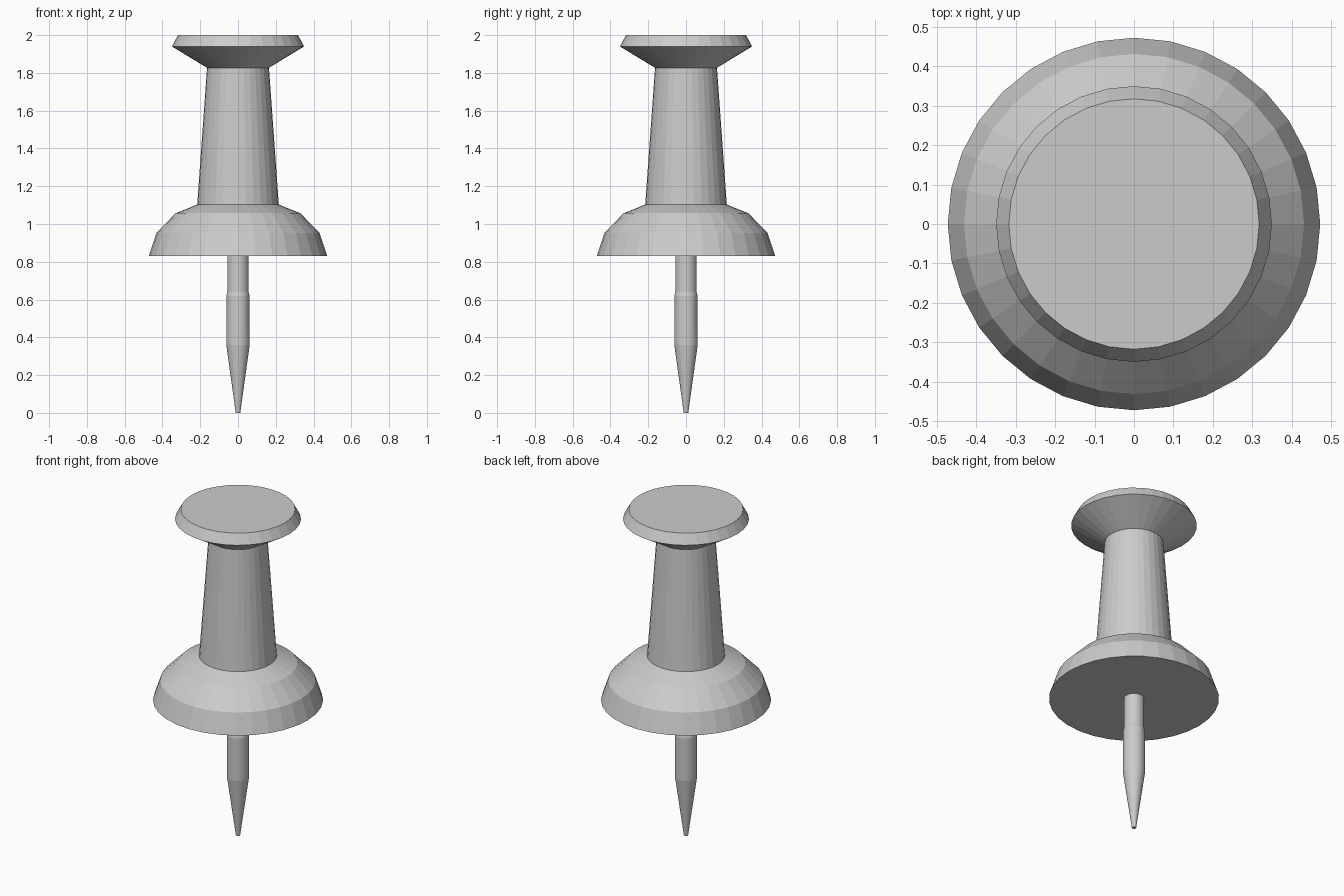
import bpy
import bmesh
from math import cos, sin, tau

if "Cube" in bpy.data.objects:
    bpy.data.objects.remove(bpy.data.objects["Cube"])

SIDES = 32


def turned(name, profile):
    """Closed flat-shaded solid turned around z from (radius, height) points."""
    bm = bmesh.new()
    rings = [[bm.verts.new((r * cos(tau * i / SIDES), r * sin(tau * i / SIDES), z))
              for i in range(SIDES)] for r, z in profile]
    for low, high in zip(rings, rings[1:]):
        for i in range(SIDES):
            j = (i + 1) % SIDES
            bm.faces.new((low[i], low[j], high[j], high[i]))
    bm.faces.new(rings[0][::-1])
    bm.faces.new(rings[-1])
    mesh = bpy.data.meshes.new(name)
    bm.to_mesh(mesh)
    bm.free()
    obj = bpy.data.objects.new(name, mesh)
    bpy.context.collection.objects.link(obj)
    return obj


# Handle: domed collar, tapered grip and flared head
turned("handle", [(0.473, 0.83), (0.432, 0.953), (0.33, 1.057), (0.216, 1.103),
                  (0.164, 1.827), (0.35, 1.94), (0.318, 2.0)])

# Pin: slim shaft, slightly wider where the taper to the blunt tip begins
turned("pin", [(0.012, 0.0), (0.062, 0.36), (0.061, 0.62), (0.056, 0.64), (0.056, 0.83)])
